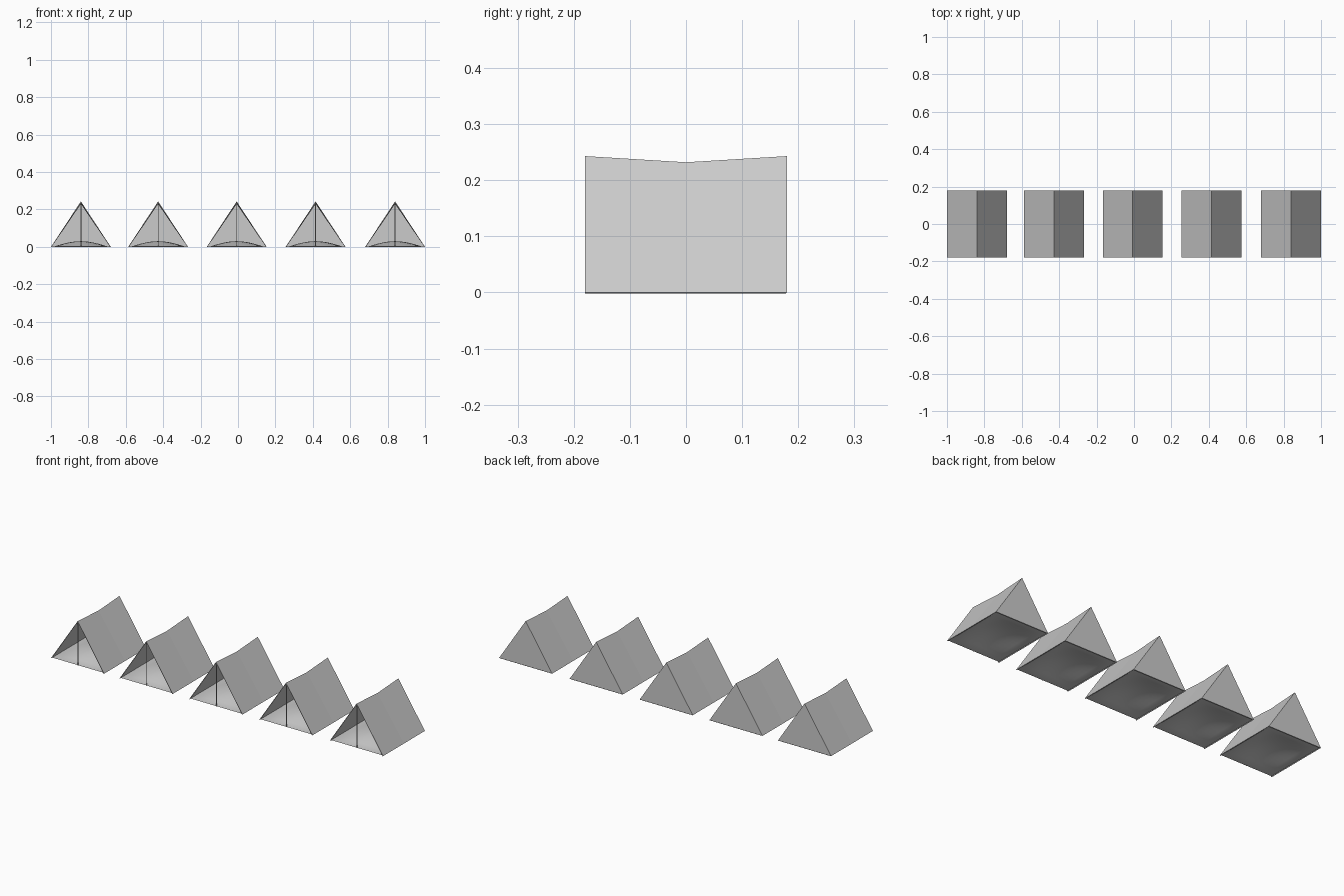
import bpy, bmesh, math

if "Cube" in bpy.data.objects:
    bpy.data.objects.remove(bpy.data.objects["Cube"])

W, D = 0.16, 0.18            # half width, half depth
TOP, SAG = 0.243, 0.232      # ridge height at the ends and in the middle
N = 12
RIM = 0.016


def make_object(name, verts, faces, x):
    mesh = bpy.data.meshes.new(name)
    mesh.from_pydata(verts, [], faces)
    bm = bmesh.new()
    bm.from_mesh(mesh)
    bmesh.ops.recalc_face_normals(bm, faces=bm.faces)
    bm.to_mesh(mesh)
    bm.free()
    ob = bpy.data.objects.new(name, mesh)
    ob.location.x = x
    bpy.context.collection.objects.link(ob)
    return ob


def canvas(x, i):
    # Two sloping walls with a sagging ridge, closed at the back, open at the front
    v = []
    for y, z in ((-D, TOP), (0, SAG), (D, TOP)):
        v += [(-W, y, 0), (0, y, z), (W, y, 0)]
    f = [(0, 1, 4, 3), (3, 4, 7, 6), (1, 2, 5, 4), (4, 5, 8, 7), (6, 7, 8)]
    ob = make_object(f"tent_canvas_{i}", v, f, x)
    # Thin cloth, thickened towards the inside
    bm = bmesh.new()
    bm.from_mesh(ob.data)
    if max(bm.faces, key=lambda a: a.calc_center_median().y).normal.y < 0:
        bmesh.ops.reverse_faces(bm, faces=bm.faces)
    bm.to_mesh(ob.data)
    bm.free()
    s = ob.modifiers.new("cloth", 'SOLIDIFY')
    s.thickness = 0.003
    s.offset = -1


def floor(x, i):
    # Groundsheet: flat rim and a softly raised middle
    def steps(half):
        inner = half - RIM
        return [-half] + [-inner + 2 * inner * k / N for k in range(N + 1)] + [half]

    def bump(t, half):
        return max(0, math.cos(math.pi / 2 * min(1, abs(t) / (half - RIM))))

    a, b = W - 0.002, D - 0.003
    xs, ys = steps(a), steps(b)
    v = [(px, py, 0.002 + 0.028 * bump(px, a) * bump(py, b)) for py in ys for px in xs]
    n = len(xs)
    f = [(r * n + c, r * n + c + 1, (r + 1) * n + c + 1, (r + 1) * n + c)
         for r in range(n - 1) for c in range(n - 1)]
    ob = make_object(f"groundsheet_{i}", v, f, x)
    for p in ob.data.polygons:
        p.use_smooth = True


def pole(x, i):
    # Slim upright in the front opening
    bpy.ops.mesh.primitive_cylinder_add(vertices=8, radius=0.002, depth=0.236,
                                        location=(x, -D + 0.004, 0.119))
    bpy.context.object.name = f"front_pole_{i}"


# Row of five tents
for i, x in enumerate((-0.84, -0.427, -0.007, 0.415, 0.84), 1):
    canvas(x, i)
    floor(x, i)
    pole(x, i)
